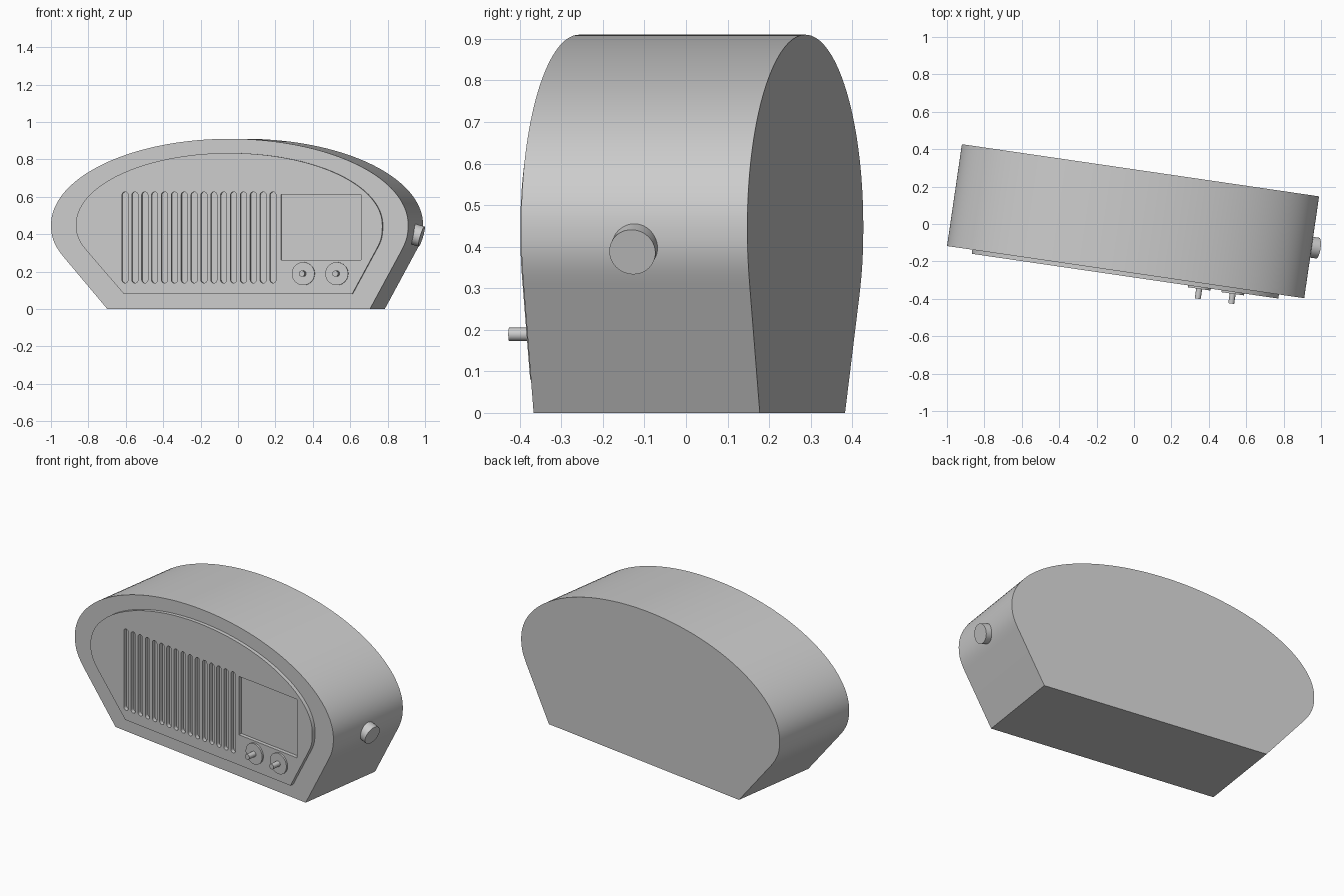
import bpy
import bmesh
from math import radians, sin, cos, pi
from mathutils import Matrix, Vector
from mathutils.geometry import interpolate_bezier

cube = bpy.data.objects.get("Cube")
if cube:
    bpy.data.objects.remove(cube, do_unlink=True)

# The whole radio stands turned slightly about the vertical axis
FRAME = Matrix.Translation((-0.005, 0.015, 0)) @ Matrix.Rotation(radians(-8.31), 4, 'Z')
UPRIGHT = Matrix.Rotation(radians(90), 4, 'X')
HALF_DEPTH = 0.275
PANEL_FRONT = 0.297

grey = bpy.data.materials.new("plain_grey")
grey.use_nodes = True
grey.diffuse_color = (0.6, 0.6, 0.6, 1)
grey.node_tree.nodes["Principled BSDF"].inputs["Base Color"].default_value = (0.6, 0.6, 0.6, 1)


def finish(obj):
    """Apply colour, clean normals and smooth shading with sharp edges."""
    bm = bmesh.new()
    bm.from_mesh(obj.data)
    bmesh.ops.remove_doubles(bm, verts=bm.verts, dist=0.0002)
    bmesh.ops.recalc_face_normals(bm, faces=bm.faces)
    bm.to_mesh(obj.data)
    bm.free()
    obj.data.materials.clear()
    obj.data.materials.append(grey)
    bpy.ops.object.select_all(action='DESELECT')
    obj.select_set(True)
    bpy.context.view_layer.objects.active = obj
    bpy.ops.object.shade_smooth_by_angle(angle=radians(30))


def plate(name, outlines, back, front):
    """Extrude closed outlines (the first is the rim, the rest are holes)."""
    curve = bpy.data.curves.new(name, 'CURVE')
    curve.dimensions = '2D'
    curve.fill_mode = 'BOTH'
    curve.extrude = (front - back) / 2
    for pts in outlines:
        spline = curve.splines.new('POLY')
        spline.points.add(len(pts) - 1)
        for p, (x, z) in zip(spline.points, pts):
            p.co = (x, z, 0, 1)
        spline.use_cyclic_u = True
    obj = bpy.data.objects.new(name, curve)
    bpy.context.collection.objects.link(obj)
    obj.matrix_world = FRAME @ UPRIGHT @ Matrix.Translation((0, 0, (front + back) / 2))
    bpy.ops.object.select_all(action='DESELECT')
    obj.select_set(True)
    bpy.context.view_layer.objects.active = obj
    bpy.ops.object.convert(target='MESH')
    finish(bpy.context.view_layer.objects.active)


def cylinder(name, radius, start, end, sides=48):
    """Cylinder between two points of the radio's own frame."""
    a, b = Vector(start), Vector(end)
    bpy.ops.mesh.primitive_cylinder_add(vertices=sides, radius=radius, depth=(b - a).length)
    obj = bpy.context.object
    obj.name = name
    turn = (b - a).to_track_quat('Z', 'Y').to_matrix().to_4x4()
    obj.matrix_world = FRAME @ Matrix.Translation((a + b) / 2) @ turn
    finish(obj)


def dome(half_width, waist, top, foot, left, right, left_turn, right_turn):
    """Elliptical arch whose sides curl in to straight sloping feet."""
    def curl(side, foot_x, turn):
        start, knee = Vector((side, waist)), Vector(turn)
        slope = (knee - Vector((foot_x, foot))).normalized()
        reach = (start - knee).length * 0.4
        pts = interpolate_bezier(start, start - Vector((0, reach)), knee + slope * reach, knee, 14)
        return [(p[0], p[1]) for p in pts[1:]] + [(foot_x, foot)]
    n = 72
    arch = [(half_width * cos(pi * i / n), waist + (top - waist) * sin(pi * i / n))
            for i in range(n + 1)]
    return curl(half_width, right, right_turn)[::-1] + arch + curl(-half_width, left, left_turn)


def slot(x, low, high, r):
    """Vertical slot with round ends."""
    n = 10
    upper = [(x + r * cos(pi * i / n), high - r + r * sin(pi * i / n)) for i in range(n + 1)]
    lower = [(x - r * cos(pi * i / n), low + r - r * sin(pi * i / n)) for i in range(n + 1)]
    return upper + lower


# Cabinet
plate("cabinet", [dome(0.965, 0.45, 0.91, 0, -0.661, 0.758, (-0.89, 0.27), (0.922, 0.3))],
      -HALF_DEPTH, HALF_DEPTH)

# Raised front panel with speaker slots and dial window cut through
rim = dome(0.828, 0.45, 0.834, 0.08, -0.568, 0.665, (-0.755, 0.295), (0.802, 0.33))
slots = [slot(-0.562 + 0.0533 * i, 0.139, 0.626, 0.0165) for i in range(16)]
window = [(0.281, 0.262), (0.713, 0.262), (0.713, 0.612), (0.281, 0.612)]
plate("front_panel", [rim, window] + slots, HALF_DEPTH - 0.01, PANEL_FRONT)

# Front dials with their posts
for name, x in (("left_dial", 0.583), ("right_dial", 0.402)):
    cylinder(name + "_disc", 0.0615, (x, -HALF_DEPTH, 0.189), (x, -PANEL_FRONT - 0.01, 0.189))
    cylinder(name + "_post", 0.016, (x, -HALF_DEPTH, 0.189), (x, -0.36, 0.189), 24)

# Side knob, square to the sloping flank
cylinder("side_knob", 0.056, (0.93, 0, 0.407), (0.997, 0, 0.387))
